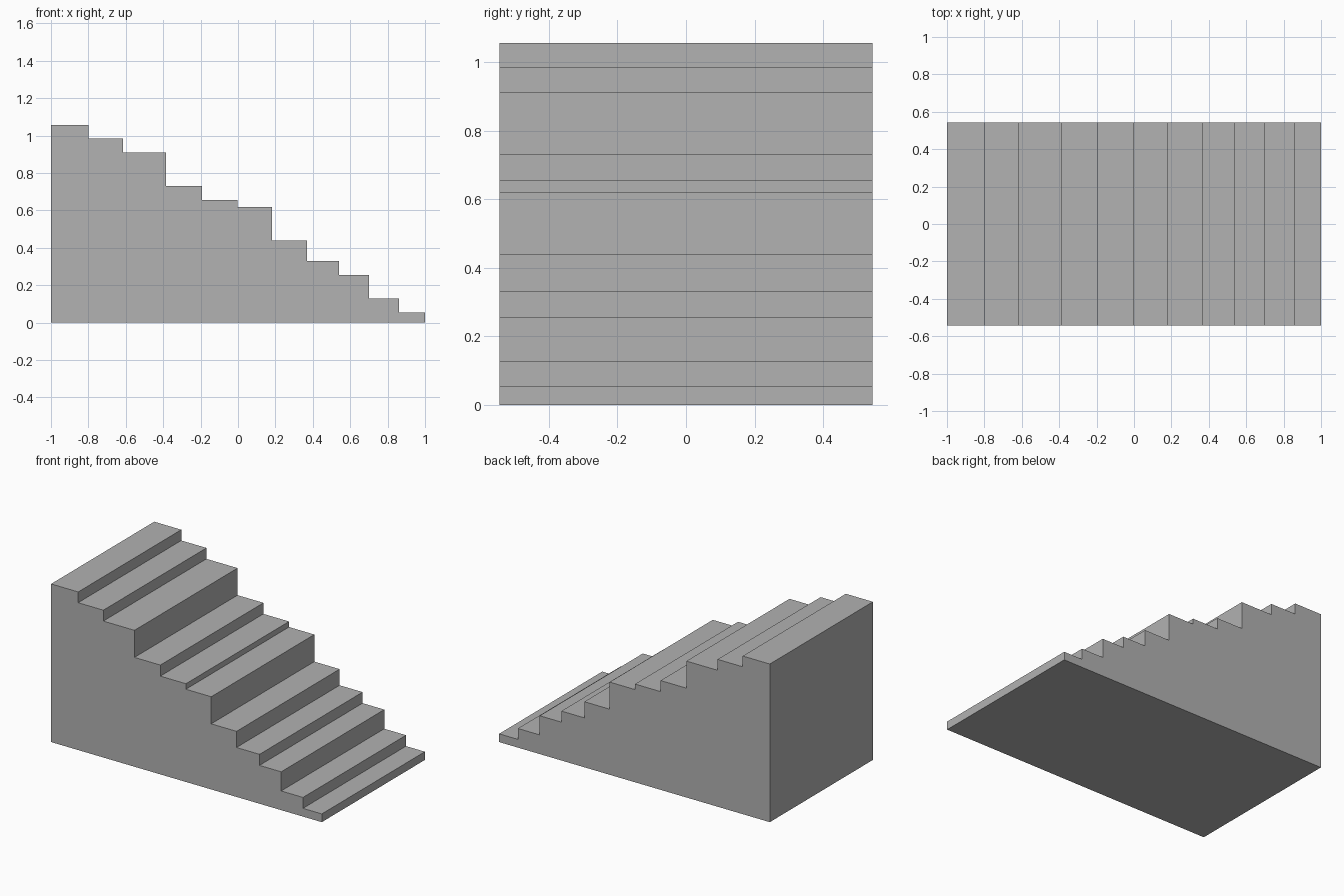
import bpy
import bmesh

cube = bpy.data.objects.get("Cube")
if cube:
    bpy.data.objects.remove(cube, do_unlink=True)

HALF_DEPTH = 0.544

# Each step: right edge x, top height z (from the top step down)
STEPS = [(-0.80, 1.056), (-0.614, 0.984), (-0.384, 0.911), (-0.193, 0.73),
         (-0.004, 0.656), (0.183, 0.619), (0.37, 0.438), (0.54, 0.33),
         (0.70, 0.256), (0.861, 0.128), (1.0, 0.055)]

# Plain grey material
grey = bpy.data.materials.new("plain grey")
grey.use_nodes = True
colour = (0.445, 0.445, 0.445, 1)
grey.diffuse_color = colour
grey.node_tree.nodes["Principled BSDF"].inputs["Base Color"].default_value = colour

# Stepped side profile
profile = [(-1.0, 0.0)]
left = -1.0
for right, top in STEPS:
    profile += [(left, top), (right, top)]
    left = right
profile.append((1.0, 0.0))

# Solid staircase extruded from front to back
bm = bmesh.new()
side = bm.faces.new([bm.verts.new((x, -HALF_DEPTH, z)) for x, z in profile])
extruded = bmesh.ops.extrude_face_region(bm, geom=[side], use_keep_orig=True)
back = [v for v in extruded["geom"] if isinstance(v, bmesh.types.BMVert)]
bmesh.ops.translate(bm, verts=back, vec=(0, 2 * HALF_DEPTH, 0))
bmesh.ops.recalc_face_normals(bm, faces=bm.faces)

mesh = bpy.data.meshes.new("staircase")
bm.to_mesh(mesh)
bm.free()
mesh.materials.append(grey)
staircase = bpy.data.objects.new("staircase", mesh)
bpy.context.collection.objects.link(staircase)
